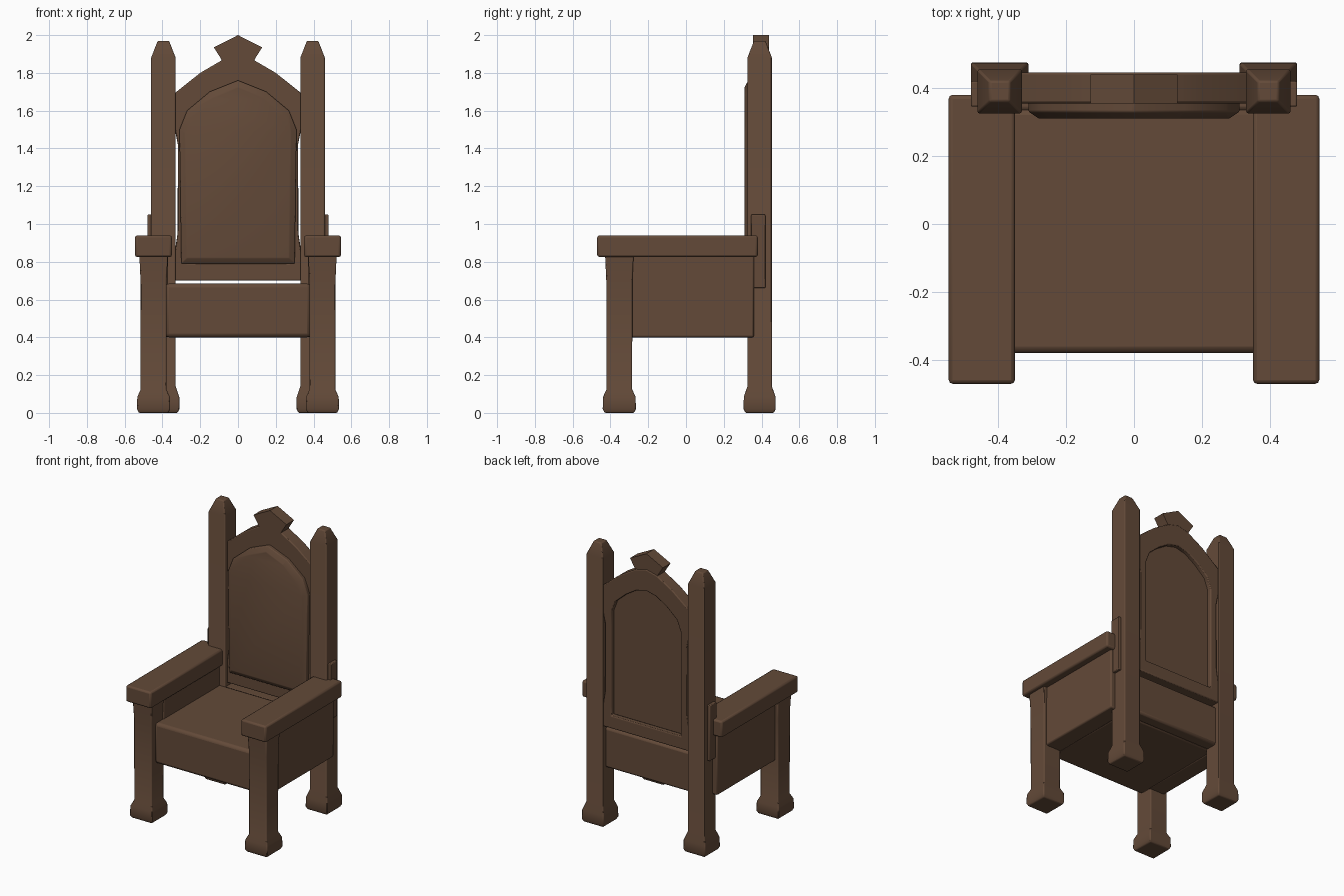
import bpy
import bmesh
from math import radians

cube = bpy.data.objects.get("Cube")
if cube:
    bpy.data.objects.remove(cube, do_unlink=True)

wood = bpy.data.materials.new("dark_brown_wood")
wood.use_nodes = True
colour = (0.125, 0.068, 0.04, 1)
wood.diffuse_color = colour
shader = wood.node_tree.nodes["Principled BSDF"]
shader.inputs["Base Color"].default_value = colour
shader.inputs["Roughness"].default_value = 0.8


def loft(name, rings, closed=False, bevel=0.01):
    """Skin a row of equal rings; cap the ends, or join last to first."""
    bm = bmesh.new()
    rows = [[bm.verts.new(p) for p in ring] for ring in rings]
    pairs = list(zip(rows, rows[1:]))
    if closed:
        pairs.append((rows[-1], rows[0]))
    else:
        bm.faces.new(rows[0])
        bm.faces.new(rows[-1])
    for a, b in pairs:
        for i in range(len(a)):
            j = (i + 1) % len(a)
            bm.faces.new((a[i], a[j], b[j], b[i]))
    bmesh.ops.recalc_face_normals(bm, faces=bm.faces)
    mesh = bpy.data.meshes.new(name)
    bm.to_mesh(mesh)
    bm.free()
    mesh.materials.append(wood)
    obj = bpy.data.objects.new(name, mesh)
    bpy.context.collection.objects.link(obj)
    if bevel:
        mod = obj.modifiers.new("soft_edges", "BEVEL")
        mod.width = bevel
        mod.segments = 2
        mod.limit_method = "ANGLE"
    bpy.ops.object.select_all(action="DESELECT")
    obj.select_set(True)
    bpy.context.view_layer.objects.active = obj
    bpy.ops.object.shade_smooth_by_angle(angle=radians(35))
    return obj


def rect(x0, x1, y0, y1, z):
    return [(x0, y0, z), (x1, y0, z), (x1, y1, z), (x0, y1, z)]


def box(name, x, y, z, bevel=0.01):
    return loft(name, [rect(*x, *y, h) for h in z], bevel=bevel)


def turned(name, cx, cy, sections):
    """Square post from (height, half width) sections."""
    return loft(name, [rect(cx - r, cx + r, cy - r, cy + r, z)
                       for z, r in sections], bevel=0.006)


def outline(half, y):
    """Mirror a half profile of (x, z), first to last at the middle top."""
    points = half + [(-x, z) for x, z in reversed(half) if x > 0]
    return [(x, y, z) for x, z in points]


foot = [(0, 0.078), (0.02, 0.088), (0.085, 0.086), (0.125, 0.068)]

# Legs, posts, arms and side panels, mirrored
for side, s in (("left", 1), ("right", -1)):
    turned(side + "_front_leg", s * 0.447, -0.353,
           foot + [(0.7, 0.069), (0.83, 0.075)])
    turned(side + "_back_post", s * 0.395, 0.39,
           [(0, 0.075), (0.02, 0.085), (0.085, 0.084), (0.14, 0.065),
            (1.88, 0.065), (1.97, 0.03)])
    box(side + "_armrest", sorted((s * 0.35, s * 0.545)),
        (-0.47, 0.38), (0.825, 0.94), 0.012)
    box(side + "_side_panel", sorted((s * 0.37, s * 0.495)),
        (-0.3, 0.36), (0.4, 0.835))
    box(side + "_arm_bracket", sorted((s * 0.45, s * 0.48)),
        (0.345, 0.42), (0.66, 1.05), 0.005)

# Seat with its deep apron, and the lower rail behind it
box("seat", (-0.385, 0.385), (-0.38, 0.34), (0.4, 0.685), 0.02)
box("lower_back_rail", (-0.35, 0.35), (0.33, 0.42), (0.4, 0.68), 0.015)

# Pointed frame of the backrest
outer = [(0.335, 0.7), (0.335, 0.85), (0.32, 0.95), (0.318, 1.42),
         (0.338, 1.52), (0.338, 1.69), (0.2, 1.8), (0.08, 1.87), (0, 1.89)]
inner = [(0.27, 0.79), (0.27, 0.85), (0.27, 0.95), (0.27, 1.42),
         (0.27, 1.52), (0.24, 1.6), (0.16, 1.67), (0.08, 1.72), (0, 1.74)]
loft("backrest_frame", [outline(outer, 0.355), outline(outer, 0.445),
                        outline(inner, 0.445), outline(inner, 0.355)],
     closed=True, bevel=0.006)

# Raised panel inside the frame
panel = [(0.3, 0.79), (0.31, 1.5), (0.27, 1.6), (0.15, 1.7), (0, 1.76)]
face = [(0.27, 0.82), (0.28, 1.48), (0.24, 1.57), (0.13, 1.67), (0, 1.725)]
loft("backrest_panel", [outline(panel, 0.415), outline(panel, 0.33),
                        outline(face, 0.31)], bevel=0.004)

# Faceted crest on the point of the arch
crest = [(0.07, 1.83), (0.09, 1.875), (0.128, 1.935), (0, 2.0)]
loft("crest", [outline(crest, 0.355), outline(crest, 0.44)], bevel=0)
